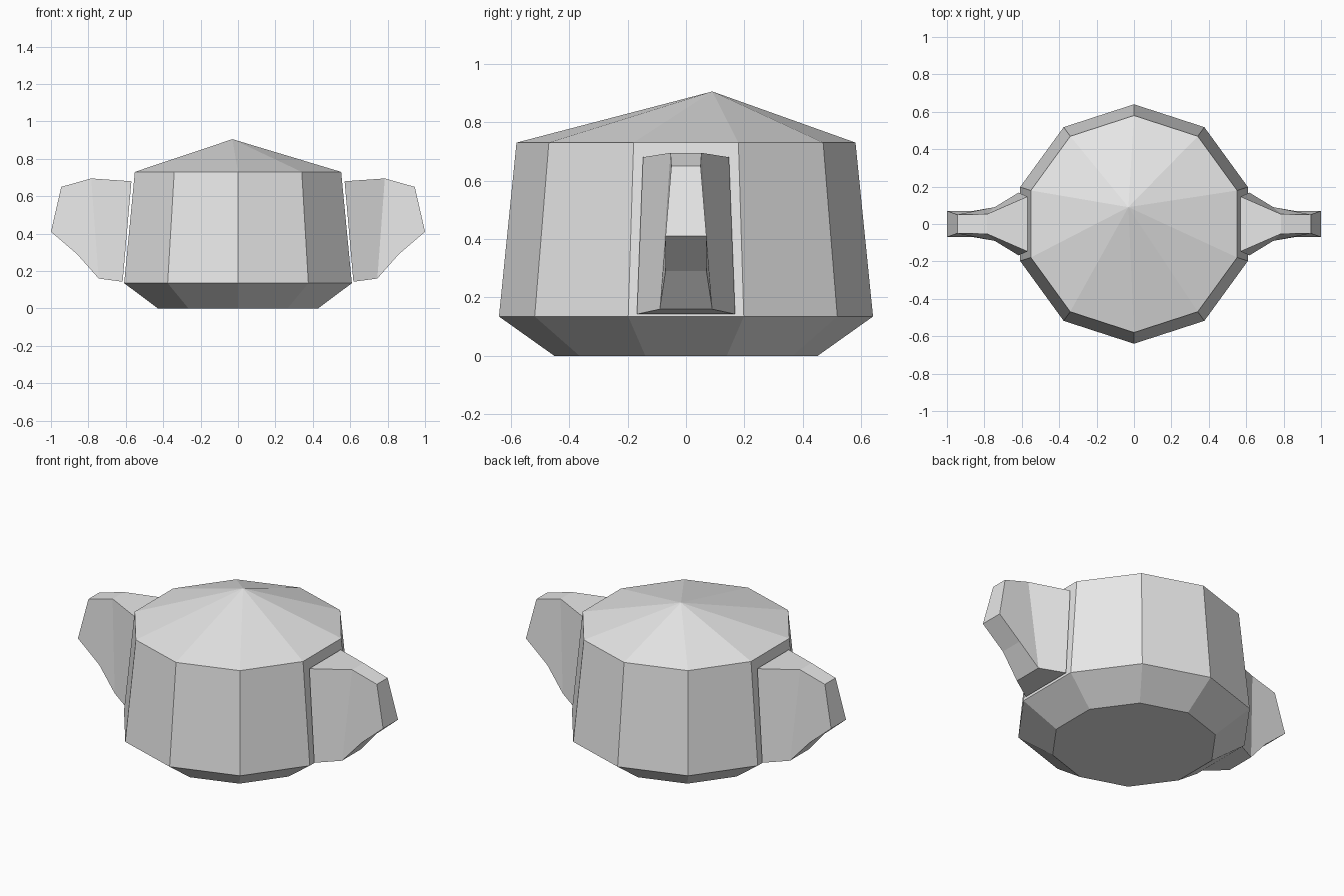
import bpy, bmesh
from math import sin, cos, tau

cube = bpy.data.objects.get("Cube")
if cube:
    bpy.data.objects.remove(cube, do_unlink=True)

# One plain grey for everything
grey = bpy.data.materials.new("light_grey")
grey.use_nodes = True
color = (0.8, 0.8, 0.8, 1)
grey.diffuse_color = color
bsdf = grey.node_tree.nodes["Principled BSDF"]
bsdf.inputs["Base Color"].default_value = color
bsdf.inputs["Roughness"].default_value = 0.8


def finish(bm, name):
    bmesh.ops.recalc_face_normals(bm, faces=bm.faces[:])
    mesh = bpy.data.meshes.new(name)
    bm.to_mesh(mesh)
    bm.free()
    mesh.materials.append(grey)
    obj = bpy.data.objects.new(name, mesh)
    bpy.context.collection.objects.link(obj)
    return obj


def bridge(bm, a, b):
    for i in range(len(a)):
        j = (i + 1) % len(a)
        bm.faces.new((a[i], a[j], b[j], b[i]))


# Ten-sided pot with a tapered foot and an off-centre pointed lid
SIDES = 10
bm = bmesh.new()
rings = []
for radius, z in ((0.45, 0), (0.64, 0.135), (0.58, 0.73)):
    rings.append([bm.verts.new((radius * sin(tau * i / SIDES),
                                -radius * cos(tau * i / SIDES), z))
                  for i in range(SIDES)])
bm.faces.new(rings[0])
for low, high in zip(rings, rings[1:]):
    bridge(bm, low, high)
tip = bm.verts.new((-0.03, 0.09, 0.905))
for i in range(SIDES):
    bm.faces.new((rings[-1][i], rings[-1][(i + 1) % SIDES], tip))
finish(bm, "pot_body")

# Side handle: outline points as x, z and half thickness
outline = [(0.57, 0.68, 0.147), (0.785, 0.695, 0.053), (0.945, 0.65, 0.05),
           (1.0, 0.41, 0.07), (0.86, 0.29, 0.07), (0.745, 0.16, 0.09),
           (0.617, 0.143, 0.168)]
bm = bmesh.new()
sides = []
for s in (-1, 1):
    v = [bm.verts.new((x, s * w, z)) for x, z, w in outline]
    bm.faces.new((v[0], v[1], v[5], v[6]))   # flared root
    bm.faces.new(v[1:6])                     # grip
    sides.append(v)
bridge(bm, *sides)
handle = finish(bm, "side_handles")
handle.modifiers.new("Mirror", 'MIRROR').use_axis[0] = True
